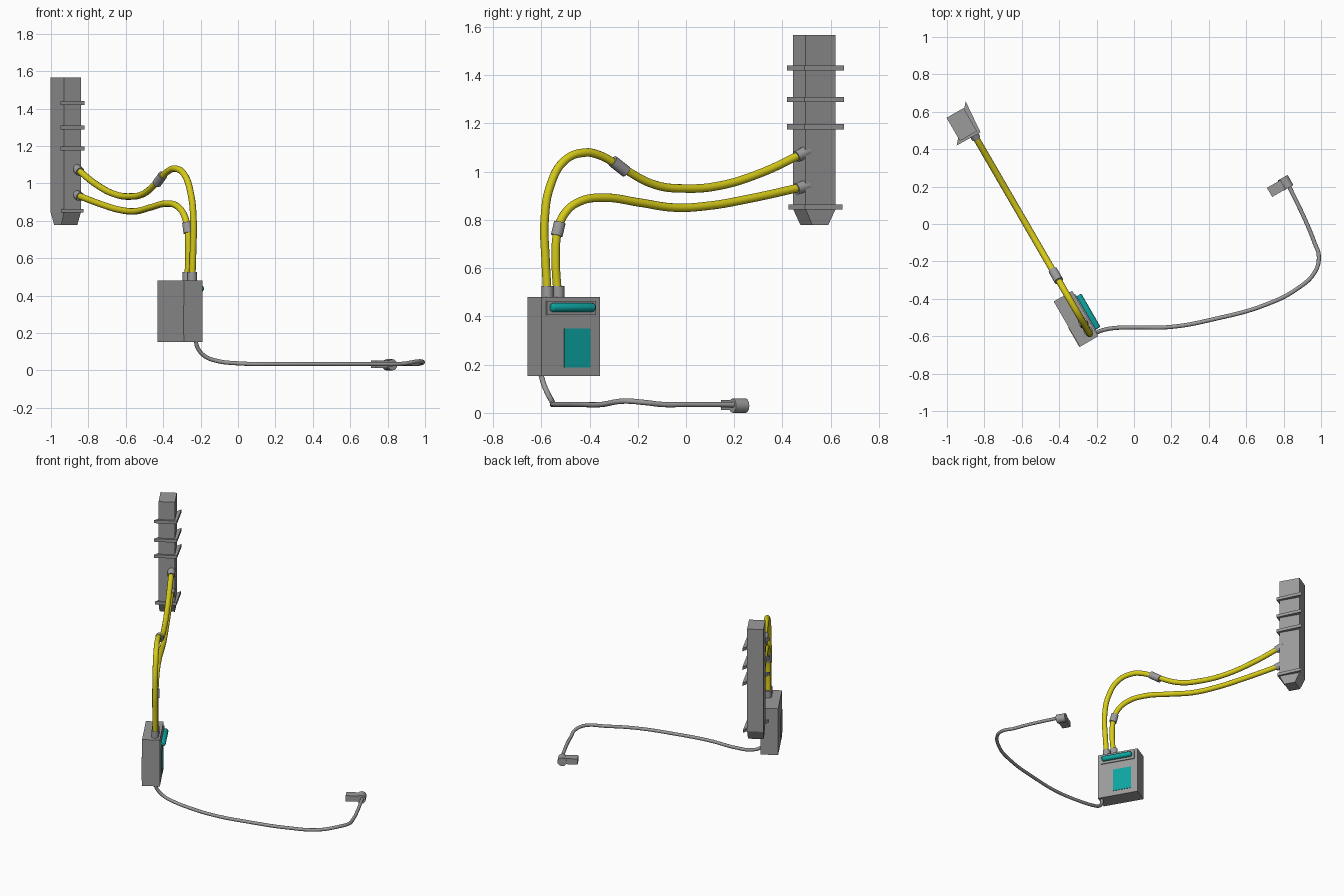
import bpy, bmesh, math
from mathutils import Vector, Matrix

if "Cube" in bpy.data.objects:
    bpy.data.objects.remove(bpy.data.objects["Cube"])


def material(name, rgb):
    m = bpy.data.materials.new(name)
    m.use_nodes = True
    m.diffuse_color = (*rgb, 1)
    m.node_tree.nodes["Principled BSDF"].inputs["Base Color"].default_value = (*rgb, 1)
    return m


GREY = material("grey", (0.33, 0.33, 0.33))
YELLOW = material("yellow", (0.68, 0.6, 0.01))
TEAL = material("teal", (0.004, 0.38, 0.36))

# Local x runs along the hoses (toward the front), local y is the panel side
TURN = Matrix.Rotation(math.radians(-60), 4, 'Z')
BOX = Matrix.Translation((-0.31, -0.507, 0)) @ TURN
TOWER = Matrix.Translation((-0.921, 0.532, 0)) @ TURN


def finish(name, bm, mat, matrix=Matrix()):
    bmesh.ops.recalc_face_normals(bm, faces=bm.faces)
    mesh = bpy.data.meshes.new(name)
    bm.to_mesh(mesh)
    bm.free()
    mesh.materials.append(mat)
    ob = bpy.data.objects.new(name, mesh)
    ob.matrix_world = matrix
    bpy.context.collection.objects.link(ob)
    return ob


def block(name, lo, hi, mat, frame):
    lo, hi = Vector(lo), Vector(hi)
    bm = bmesh.new()
    bmesh.ops.create_cube(bm, size=1)
    for v in bm.verts:
        v.co = (lo + hi) / 2 + v.co * (hi - lo)
    return finish(name, bm, mat, frame)


def rod(name, a, b, radius, mat, frame=Matrix(), sides=16, rounding=0):
    a, b = Vector(a), Vector(b)
    bm = bmesh.new()
    bmesh.ops.create_cone(bm, cap_ends=True, segments=sides, radius1=radius,
                          radius2=radius, depth=(b - a).length)
    if rounding:
        rims = [e for e in bm.edges if abs(e.verts[0].co.z - e.verts[1].co.z) < 0.001]
        bmesh.ops.bevel(bm, geom=rims, offset=rounding, segments=3, affect='EDGES', profile=0.5)
    spin = (b - a).to_track_quat('Z', 'Y').to_matrix().to_4x4()
    bm.transform(Matrix.Translation((a + b) / 2) @ spin)
    ob = finish(name, bm, mat, frame)
    bpy.ops.object.select_all(action='DESELECT')
    ob.select_set(True)
    bpy.context.view_layer.objects.active = ob
    bpy.ops.object.shade_smooth_by_angle(angle=math.radians(35))
    return ob


def prism(name, outline, z, thick, mat, frame):
    bm = bmesh.new()
    face = bm.faces.new([bm.verts.new((x, y, z - thick / 2)) for x, y in outline])
    ext = bmesh.ops.extrude_face_region(bm, geom=[face])["geom"]
    top = [g for g in ext if isinstance(g, bmesh.types.BMVert)]
    bmesh.ops.translate(bm, verts=top, vec=(0, 0, thick))
    return finish(name, bm, mat, frame)


def tube(name, points, radius, mat):
    cu = bpy.data.curves.new(name, 'CURVE')
    cu.dimensions = '3D'
    cu.bevel_depth = radius
    cu.bevel_resolution = 4
    cu.resolution_u = 8
    cu.use_fill_caps = True
    sp = cu.splines.new('BEZIER')
    sp.bezier_points.add(len(points) - 1)
    for bp, p in zip(sp.bezier_points, points):
        bp.co = p
        bp.handle_left_type = bp.handle_right_type = 'AUTO'
    cu.materials.append(mat)
    ob = bpy.data.objects.new(name, cu)
    bpy.context.collection.objects.link(ob)


def on_plane(y, z):
    # Both hoses lie in one upright plane
    return Vector((-0.245 - (y + 0.574) * 0.58, y, z))


# Control box with its handle and panels
block("control_box", (-0.14, -0.057, 0.153), (0.14, 0.057, 0.48), GREY, BOX)
block("handle_plate", (-0.118, 0.056, 0.406), (0.117, 0.063, 0.464), GREY, BOX)
rod("handle", (-0.103, 0.074, 0.437), (0.103, 0.074, 0.437), 0.018, TEAL, BOX, 12, 0.008)
block("front_panel", (-0.094, 0.056, 0.188), (0.031, 0.06, 0.35), TEAL, BOX)
block("rear_panel", (0.02, -0.06, 0.19), (0.139, -0.056, 0.35), GREY, BOX)

# Tower with a tapered foot
block("tower", (-0.0715, -0.0525, 0.845), (0.0715, 0.0525, 1.567), GREY, TOWER)
foot = block("tower_foot", (-0.0715, -0.0525, 0.778), (0.0715, 0.0525, 0.845), GREY, TOWER)
for v in foot.data.vertices:
    if v.co.z < 0.8:
        v.co.x *= 0.53
        v.co.y *= 0.94

# Corner fins wrap two sides of the tower
for i, (z, size) in enumerate([(1.43, 1), (1.299, 1), (1.186, 1), (0.854, 0.95)]):
    outline = [(-0.096 * size, 0.08 * size), (0.086 * size, 0.066 * size),
               (0.084 * size, -0.08 * size)]
    prism(f"tower_fin_{i + 1}", outline, z, 0.021, GREY, TOWER)

# Yellow hoses
upper = [(0.49, 1.078), (0.304, 0.992), (0.139, 0.942), (0, 0.93), (-0.13, 0.946),
         (-0.275, 1.022), (-0.358, 1.068), (-0.42, 1.079), (-0.503, 1.046),
         (-0.561, 0.946), (-0.586, 0.8), (-0.582, 0.635), (-0.574, 0.49)]
lower = [(0.49, 0.938), (0.263, 0.888), (0.097, 0.859), (-0.048, 0.851), (-0.193, 0.872),
         (-0.337, 0.892), (-0.441, 0.876), (-0.503, 0.826), (-0.532, 0.752),
         (-0.54, 0.635), (-0.532, 0.49)]
for name, path in (("upper_hose", upper), ("lower_hose", lower)):
    tube(name, [on_plane(*p) for p in path], 0.0175, YELLOW)

# Grey collars on the hoses
collars = {
    "upper_tower_collar": ((0.458, 1.062), (0.505, 1.086)),
    "lower_tower_collar": ((0.458, 0.928), (0.505, 0.944)),
    "upper_middle_collar": ((-0.304, 1.044), (-0.248, 1.0)),
    "lower_middle_collar": ((-0.536, 0.735), (-0.523, 0.79)),
    "upper_box_collar": ((-0.574, 0.475), (-0.574, 0.527)),
    "lower_box_collar": ((-0.529, 0.475), (-0.529, 0.527)),
}
for name, (a, b) in collars.items():
    rod(name, on_plane(*a), on_plane(*b), 0.0245, GREY)

# Ground cable
cable = [(-0.228, -0.603, 0.165), (-0.215, -0.59, 0.12), (-0.18, -0.572, 0.078),
         (-0.12, -0.558, 0.053), (0, -0.553, 0.038), (0.2, -0.55, 0.035),
         (0.43, -0.508, 0.035), (0.7, -0.433, 0.035), (0.87, -0.348, 0.035),
         (0.968, -0.255, 0.049), (0.988, -0.17, 0.043), (0.965, -0.1, 0.035),
         (0.925, 0, 0.035), (0.83, 0.2, 0.034)]
tube("ground_cable", cable, 0.011, GREY)

# Cable end plug
PLUG = Matrix.Translation((0.775, 0.198, 0.033)) @ TURN
block("plug_body", (-0.028, -0.058, -0.02), (0.028, 0.052, 0.02), GREY, PLUG)
rod("plug_barrel", (-0.033, 0.042, -0.003), (0.03, 0.042, -0.003), 0.03, GREY, PLUG, 12)
